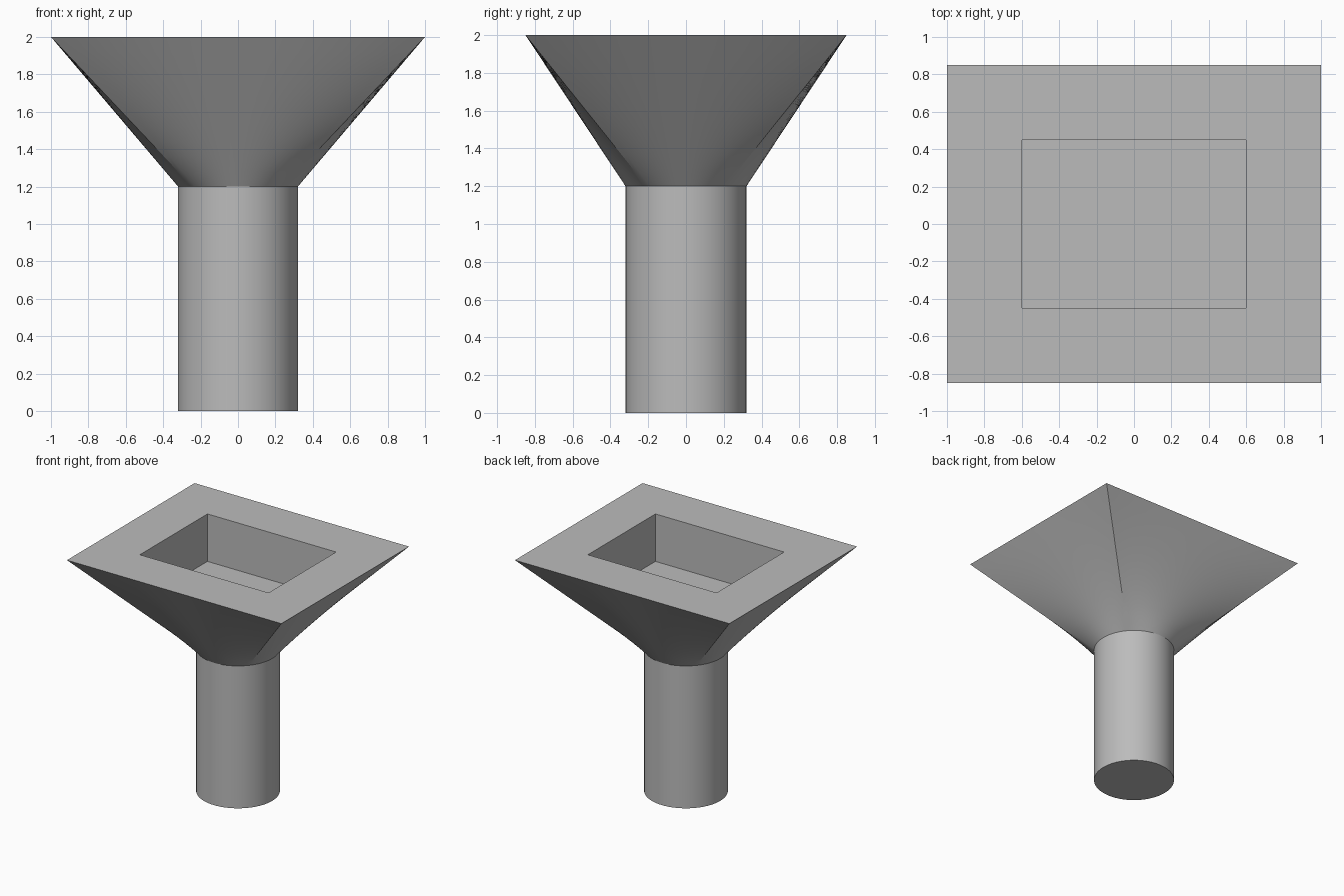
import bpy, bmesh, math

if "Cube" in bpy.data.objects:
    bpy.data.objects.remove(bpy.data.objects["Cube"])

HX, HY = 1.0, 0.85          # half size of the rectangular rim
PX, PY = 0.6, 0.45          # half size of the pocket
R = 0.32                    # post radius
Z_NECK, Z_TOP, Z_FLOOR = 1.2, 2.0, 1.6
N = 24                      # points along each side
ROWS = 10                   # rows in the flare

grey = bpy.data.materials.new("plain grey")
grey.diffuse_color = (0.5, 0.5, 0.5, 1)
grey.use_nodes = True
grey.node_tree.nodes["Principled BSDF"].inputs["Base Color"].default_value = grey.diffuse_color


def rect_ring(hx, hy, z):
    corners = [(hx, -hy), (hx, hy), (-hx, hy), (-hx, -hy)]
    ring = []
    for i, (ax, ay) in enumerate(corners):
        bx, by = corners[(i + 1) % 4]
        ring += [(ax + (bx - ax) * k / N, ay + (by - ay) * k / N, z) for k in range(N)]
    return ring


def circle_ring(z):
    # arcs split where the rim corners project onto the circle
    a = math.atan2(HY, HX)
    cuts = [-a, a, math.pi - a, math.pi + a, 2 * math.pi - a]
    ring = []
    for s, e in zip(cuts, cuts[1:]):
        for k in range(N):
            t = s + (e - s) * k / N
            ring.append((R * math.cos(t), R * math.sin(t), z))
    return ring


def skin(name, rings, cap_first=False, cap_last=False):
    bm = bmesh.new()
    loops = [[bm.verts.new(p) for p in ring] for ring in rings]
    for lo, hi in zip(loops, loops[1:]):
        for i in range(len(lo)):
            j = (i + 1) % len(lo)
            bm.faces.new((lo[i], lo[j], hi[j], hi[i]))
    if cap_first:
        bm.faces.new(loops[0][::-1])
    if cap_last:
        bm.faces.new(loops[-1])
    mesh = bpy.data.meshes.new(name)
    bm.to_mesh(mesh)
    bm.free()
    mesh.materials.append(grey)
    obj = bpy.data.objects.new(name, mesh)
    bpy.context.collection.objects.link(obj)
    bpy.ops.object.select_all(action='DESELECT')
    obj.select_set(True)
    bpy.context.view_layer.objects.active = obj
    bpy.ops.object.shade_smooth_by_angle(angle=math.radians(15))
    return obj


# round post
neck = circle_ring(Z_NECK)
skin("round_post", [circle_ring(0), neck], cap_first=True)

# flared head: ruled blend from circle to rectangle, then rim, pocket walls and floor
rim = rect_ring(HX, HY, Z_TOP)
flare = [[tuple(a + (b - a) * r / ROWS for a, b in zip(p, q)) for p, q in zip(neck, rim)]
         for r in range(ROWS + 1)]
pocket = [rect_ring(PX, PY, Z_TOP), rect_ring(PX, PY, Z_FLOOR)]
skin("flared_head", flare + pocket, cap_last=True)
